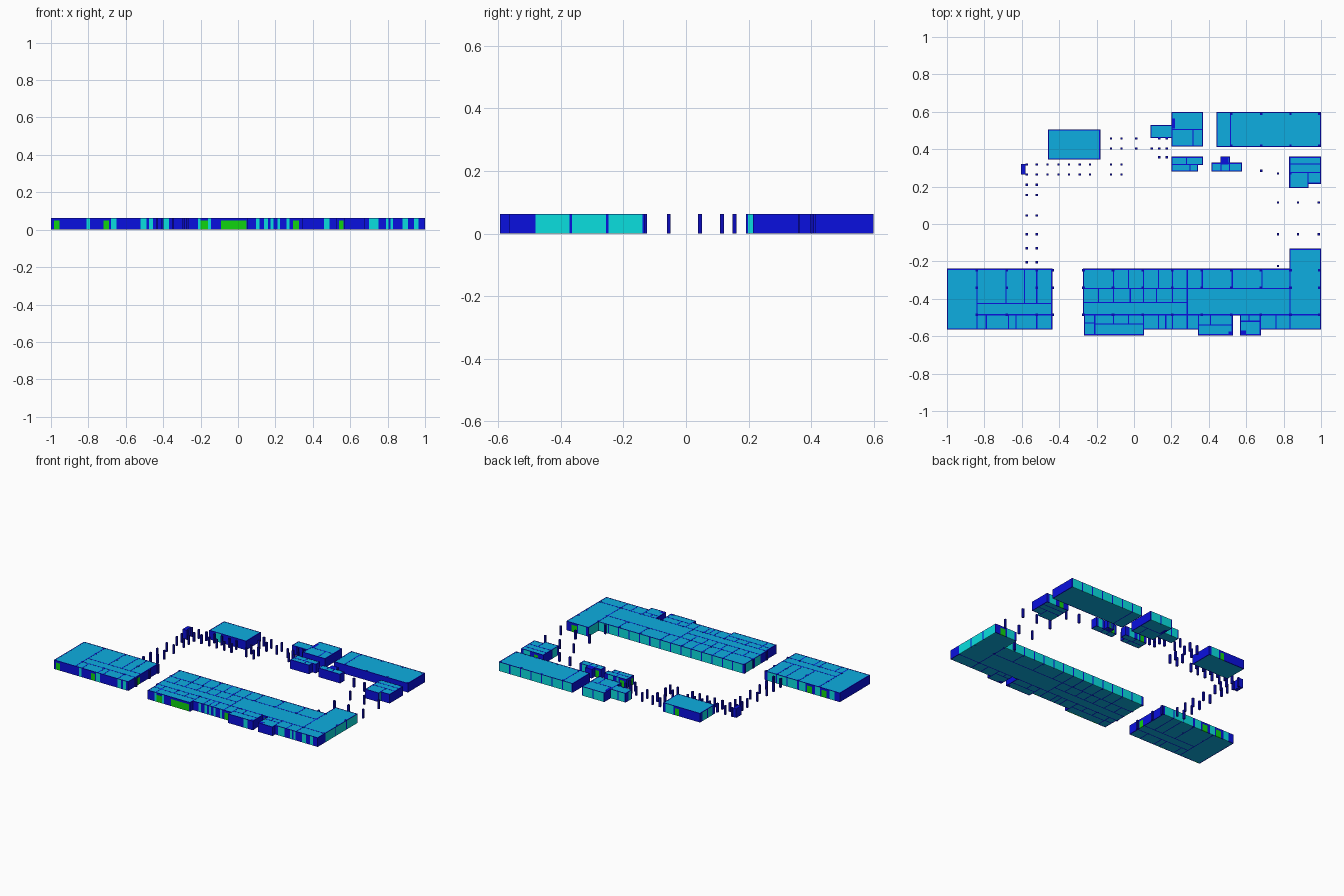
import bpy, bmesh
from mathutils import Matrix, Vector

if "Cube" in bpy.data.objects:
    bpy.data.objects.remove(bpy.data.objects["Cube"])

H, T = 0.062, 0.006          # storey height, wall thickness


def material(name, rgb):
    m = bpy.data.materials.new(name)
    m.diffuse_color = (*rgb, 1)
    m.use_nodes = True
    m.node_tree.nodes["Principled BSDF"].inputs["Base Color"].default_value = m.diffuse_color
    return m


MATS = {
    "walls": material("wall_blue", (0.003, 0.005, 0.74)),
    "columns": material("column_blue", (0.003, 0.003, 0.5)),
    "rooms": material("room_blue", (0.004, 0.42, 0.75)),
    "windows": material("glass_cyan", (0.003, 0.74, 0.74)),
    "doors": material("door_green", (0.005, 0.66, 0.005)),
}


def make_boxes(name, kind, boxes):
    """One object from a list of (x0, y0, z0, x1, y1, z1) boxes."""
    if not boxes:
        return
    bm = bmesh.new()
    for b in boxes:
        lo, hi = Vector(b[:3]), Vector(b[3:])
        bmesh.ops.create_cube(bm, size=1, matrix=Matrix.Translation((lo + hi) / 2)
                              @ Matrix.Diagonal((*(hi - lo), 1)))
    me = bpy.data.meshes.new(name)
    bm.to_mesh(me)
    bm.free()
    me.materials.append(MATS[kind])
    bpy.context.collection.objects.link(bpy.data.objects.new(name, me))


def along(axis, c, a, b, z0, z1, t=T):
    """Box running along an axis from a to b, centred on line c."""
    if axis == "x":
        return (a, c - t / 2, z0, b, c + t / 2, z1)
    return (c - t / 2, a, z0, c + t / 2, b, z1)


def bays(axis, c, a, b, n):
    """A run of n equal windows separated by narrow piers."""
    s = (b - a) / n
    return [(axis, c, a + i * s + 0.004, a + (i + 1) * s - 0.004, "windows") for i in range(n)]


def door(axis, c, a, b):
    return [(axis, c, a, b, "doors")]


def win(axis, c, *pairs):
    return [(axis, c, a, b, "windows") for a, b in pairs]


def row(xs, y0, y1):
    """Adjoining rooms between successive x lines."""
    return [(a, y0, b, y1) for a, b in zip(xs, xs[1:])]


def wing(name, rooms, openings=(), cores=()):
    """Rooms, their shared walls, and the openings cut into those walls."""
    parts = {"walls": [], "rooms": [], "windows": [], "doors": []}
    lines = {}
    for x0, y0, x1, y1 in rooms:
        h = T / 2
        parts["rooms"].append((x0 + h, y0 + h, 0, x1 - h, y1 - h, H - 0.0006))
        for key, span in ((("x", y0), (x0, x1)), (("x", y1), (x0, x1)),
                          (("y", x0), (y0, y1)), (("y", x1), (y0, y1))):
            lines.setdefault(key, []).append(span)
    for (axis, c), spans in lines.items():
        merged = []
        for a, b in sorted(spans):
            if merged and a <= merged[-1][1] + 1e-4:
                merged[-1][1] = max(b, merged[-1][1])
            else:
                merged.append([a, b])
        for a, b in merged:
            e = T / 2 if axis == "x" else -T / 2
            pos, end = a - e, b + e
            for _, _, p, q, kind in sorted(o for o in openings if o[0] == axis
                                           and abs(o[1] - c) < 1e-4 and a - 0.01 < o[2] and o[3] < b + 0.01):
                p, q = max(p, pos), min(q, end)
                top = 0.048 if kind == "doors" else 0.0605
                if p > pos + 1e-4:
                    parts["walls"].append(along(axis, c, pos, p, 0, H))
                parts[kind].append(along(axis, c, p, q, 0, top))
                parts["walls"].append(along(axis, c, p, q, top, H))
                pos = q
            if end > pos + 1e-4:
                parts["walls"].append(along(axis, c, pos, end, 0, H))
    parts["walls"] += [(x0, y0, 0, x1, y1, H) for x0, y0, x1, y1 in cores]
    for kind, boxes in parts.items():
        make_boxes(f"{name}_{kind}", kind, boxes)


N, S = -0.242, -0.562        # north and south lines of the front wings
E = 0.997

# Front left wing
wing("left_wing",
     [(-E, S, -.84, N)] + row([-.84, -.685, -.585, -.52, -.44], -.425, N)
     + [(-.84, -.485, -.44, -.425)] + row([-.84, -.79, -.67, -.63, -.52, -.44], S, -.485),
     bays("x", N, -.52, -.445, 1) + bays("x", N, -.68, -.52, 2) + door("x", N, -.79, -.75)
     + win("x", N, (-.74, -.69), (-.85, -.81), (-.96, -.92)) + door("x", N, -.9, -.86)
     + door("x", S, -.985, -.955) + door("x", S, -.72, -.69)
     + win("x", S, (-.81, -.79), (-.68, -.65), (-.52, -.49), (-.475, -.455))
     + door("y", -.44, -.47, -.435))

# Front main wing: north offices, middle rooms, hall, corridor, south rooms, east block
wing("main_wing",
     row([-.27, -.11, -.03, .05, .13, .205, .285, .365, .525, .685, .835], -.345, N)
     + row([-.27, -.19, -.11, -.02, .05, .12, .205, .285], -.42, -.345)
     + [(-.27, -.485, .285, -.42), (.285, -.485, .835, -.345), (.835, -.485, E, -.135)]
     + [(-.265, -.592, -.21, -.53), (-.265, -.53, -.21, -.485)]
     + row([-.21, -.11, -.03, .05], -.535, -.485) + [(-.21, -.592, .05, -.535)]
     + row([.05, .13, .17, .205, .285, .345], S, -.485)
     + row([.345, .41, .525], -.54, -.485) + [(.345, -.592, .525, -.54)]
     + row([.57, .615, .675], -.52, -.485) + [(.57, -.592, .675, -.52)]
     + row([.675, .76, .835, E], S, -.485),
     bays("x", N, -.265, .835, 14) + bays("y", E, -.485, -.135, 3)
     + bays("y", .835, -.24, -.135, 1)
     + win("x", -.135, (.85, .91)) + door("x", -.135, .92, .96)
     + win("y", -.27, (-.335, -.25), (-.415, -.355))
     + win("x", -.592, (-.215, -.2), (-.16, -.145), (.46, .49))
     + door("x", -.592, -.2, -.16) + door("x", -.592, -.09, .045)
     + win("x", S, (.095, .115), (.14, .16), (.175, .19), (.21, .225), (.26, .275))
     + door("x", S, .295, .325) + door("x", -.485, .54, .565)
     + win("x", S, (.7, .75), (.79, .805), (.815, .83), (.88, .91), (.94, .965)),
     cores=[(.505, -.595, .53, -.575), (.572, -.592, .6, -.57)])

# Back pavilions
wing("west_pavilion", [(-.457, .348, -.183, .502)],
     win("x", .348, (-.41, -.37)) + win("y", -.457, (.37, .42), (.43, .48))
     + win("x", .502, (-.26, -.2)) + door("x", .502, -.3, -.27))
wing("centre_pavilion",
     [(.203, .505, .367, .597), (.203, .418, .315, .505), (.315, .418, .367, .505),
      (.09, .463, .203, .527)],
     bays("x", .597, .203, .367, 2) + bays("x", .527, .09, .2, 2)
     + win("y", .09, (.47, .5)) + door("y", .203, .425, .455),
     cores=[(.2, .51, .22, .565)])
wing("east_pavilion", [(.443, .415, .515, .597), (.515, .415, E, .597)],
     bays("x", .597, .443, .515, 1) + bays("x", .597, .515, E, 6))
wing("south_pavilion_left",
     [(.203, .318, .28, .357), (.28, .318, .367, .357), (.203, .283, .3, .318), (.3, .283, .34, .318)],
     door("x", .357, .22, .25) + win("x", .357, (.26, .275), (.3, .34)) + door("y", .203, .29, .31))
wing("south_pavilion_right",
     row([.417, .465, .51, .575], .283, .325) + [(.465, .325, .51, .357)],
     door("x", .325, .43, .455) + win("x", .325, (.53, .56)) + door("x", .357, .475, .5),
     cores=[(.462, .318, .505, .36)])
wing("east_annex",
     [(.833, .32, E, .357), (.833, .275, E, .32), (.833, .195, .93, .275), (.93, .218, E, .275)],
     door("x", .357, .87, .9) + win("x", .357, (.93, .98)) + win("y", .93, (.198, .214))
     + win("y", .833, (.21, .26)))

# Small lift core at the north-west corner
make_boxes("lift_core", "walls", [(-.605, .265, 0, -.58, .32, H)])


def columns(name, points, s, h=H):
    make_boxes(name, "columns", [(x - s, y - s, 0, x + s, y + s, h) for x, y in points])


def grid(xs, ys):
    return [(x, y) for x in xs for y in ys]


# Free-standing colonnades around the court
columns("west_colonnade", grid((-.573, -.52), (.21, .155, .045, -.055, -.13, -.205)), .006)
columns("north_colonnade",
        grid((-.573, -.52, -.462, -.403, -.347, -.29, -.235, -.123, -.067), (.318, .265))
        + grid((-.123, -.067, .012), (.457, .404)) + grid((.095, .135, .175), (.404,))
        + grid((.135, .175), (.457, .357)), .006)
columns("east_colonnade", grid((.77, .877, .988), (.115, -.055))
        + [(.68, .285), (.77, .27), (.77, -.225), (.835, .27)], .006)

# Structural columns inside the wings
bay_lines = [-.27 + .158 * i for i in range(8)] + [.837, .99]
columns("main_wing_columns", grid(bay_lines, (-.248, -.34, -.485)), .007, H + .0004)
columns("left_wing_columns", grid((-.84, -.68, -.52, -.435), (-.248, -.34, -.485)), .007, H + .0004)
columns("east_pavilion_columns", grid((.52, .68, .837, .99), (.59, .42)), .006, H + .0004)
